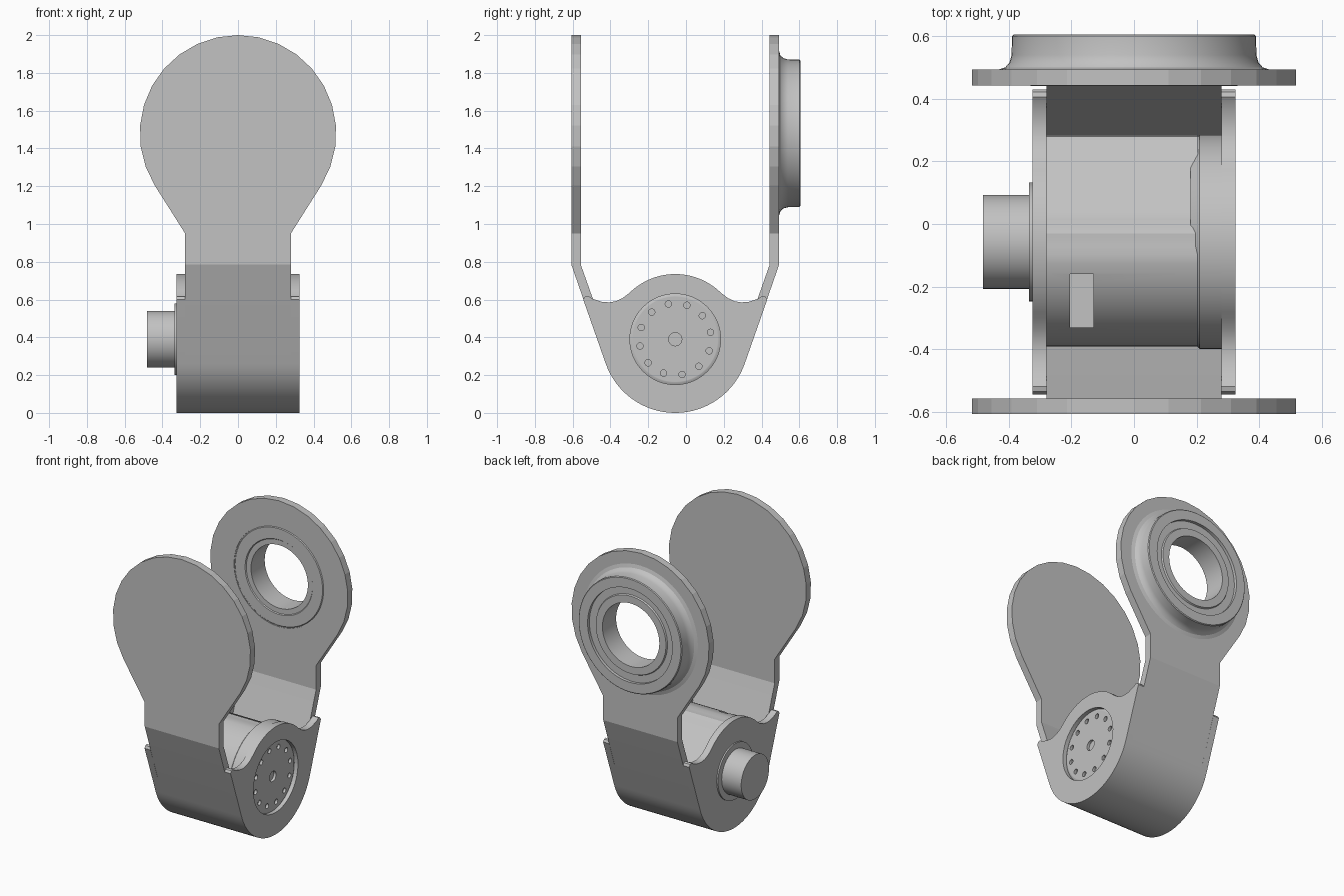
import bpy
import bmesh
from math import sin, cos, radians, pi

cube = bpy.data.objects.get("Cube")
if cube:
    bpy.data.objects.remove(cube)

GREY = (0.54, 0.54, 0.54, 1)
metal = bpy.data.materials.new("plain_grey")
metal.use_nodes = True
metal.diffuse_color = GREY
metal.node_tree.nodes["Principled BSDF"].inputs["Base Color"].default_value = GREY

CY, CZ = -0.057, 0.39      # motor axis
HEAD_Z = 1.48              # centre of the round blade heads


def place(axis, t, u, v):
    return (t, u, v) if axis == "X" else (u, t, v)


def finish(name, bm, smooth=True):
    bmesh.ops.recalc_face_normals(bm, faces=bm.faces)
    mesh = bpy.data.meshes.new(name)
    bm.to_mesh(mesh)
    bm.free()
    obj = bpy.data.objects.new(name, mesh)
    bpy.context.collection.objects.link(obj)
    mesh.materials.append(metal)
    if smooth:
        shade(obj)
    return obj


def shade(obj):
    bpy.ops.object.select_all(action="DESELECT")
    obj.select_set(True)
    bpy.context.view_layer.objects.active = obj
    bpy.ops.object.shade_smooth_by_angle(angle=radians(30))


def add_prism(bm, pts, axis, a, b):
    rings = [[bm.verts.new(place(axis, t, u, v)) for u, v in pts] for t in (a, b)]
    for ring in rings:
        bm.faces.new(ring)
    n = len(pts)
    for i in range(n):
        j = (i + 1) % n
        bm.faces.new((rings[0][i], rings[0][j], rings[1][j], rings[1][i]))


def prism(name, pts, axis, a, b, smooth=True):
    bm = bmesh.new()
    add_prism(bm, pts, axis, a, b)
    return finish(name, bm, smooth)


def arc(u, v, r, start, end, steps):
    angles = [radians(start + (end - start) * i / steps) for i in range(steps + 1)]
    return [(u + r * cos(a), v + r * sin(a)) for a in angles]


def circle(u, v, r, n=48):
    return arc(u, v, r, 0, 360, n)[:-1]


def lathe(name, profile, axis, u, v, closed=False, n=64):
    """Turn (radius, distance along axis) points about an axis."""
    bm = bmesh.new()
    rings = []
    for r, t in profile:
        rings.append([bm.verts.new(place(axis, t, p, q)) for p, q in circle(u, v, r, n)])
    pairs = list(zip(rings, rings[1:]))
    if closed:
        pairs.append((rings[-1], rings[0]))
    else:
        bm.faces.new(rings[0])
        bm.faces.new(rings[-1])
    for low, high in pairs:
        for i in range(n):
            j = (i + 1) % n
            bm.faces.new((low[i], low[j], high[j], high[i]))
    return finish(name, bm)


def cut(obj, cutter, smooth=True):
    cutter.hide_render = True
    mod = obj.modifiers.new("cut", "BOOLEAN")
    mod.object = cutter
    mod.operation = "DIFFERENCE"
    mod.solver = "EXACT"
    bpy.context.view_layer.objects.active = obj
    bpy.ops.object.modifier_move_to_index(modifier="cut", index=0)
    bpy.ops.object.modifier_apply(modifier="cut")
    bpy.data.objects.remove(cutter)
    if smooth:
        shade(obj)


# U-shaped strap under the motor
outer = [(CY - 0.55, 0.785)] + arc(CY, CZ, 0.39, 199.3, 340.7, 32) + [(CY + 0.55, 0.785)]
inner = [(CY + 0.50, 0.785)] + arc(CY, CZ, 0.34, 340.7, 199.3, 32) + [(CY - 0.50, 0.785)]
prism("u_strap", outer + inner, "X", -0.28, 0.28)

# Round-headed blades
blade = [(0.28, 0.785), (0.28, 0.95)] + arc(0, HEAD_Z, 0.52, -32, 212, 20)
blade += [(-0.28, 0.95), (-0.28, 0.785)]
prism("front_blade", blade, "Y", CY - 0.55, CY - 0.50, False)
back_blade = prism("back_blade", blade, "Y", CY + 0.50, CY + 0.55, False)
cut(back_blade, prism("blade_hole_cutter", circle(0, HEAD_Z, 0.34, 64), "Y", 0.3, 0.6, False), False)

# Bearing housing on the back blade
housing = [(0.215, 0.447), (0.25, 0.447), (0.255, 0.441), (0.33, 0.441), (0.335, 0.446),
           (0.34, 0.446), (0.34, 0.49), (0.435, 0.493), (0.412, 0.50), (0.398, 0.515),
           (0.391, 0.54), (0.39, 0.60), (0.385, 0.605), (0.32, 0.605), (0.32, 0.585),
           (0.27, 0.585), (0.265, 0.595), (0.215, 0.595)]
lathe("bearing_housing", housing, "Y", 0, HEAD_Z, closed=True)

# Side plates with a domed top and two shallow saddles
shoulder = [(0.28, 0.607), (0.315, 0.591), (0.35, 0.585), (0.39, 0.588), (0.44, 0.605),
            (0.462, 0.62), (0.478, 0.616), (0.487, 0.60)]
plate = arc(CY, CZ, 0.345, 135, 45, 20)
plate += [(CY + d, z) for d, z in shoulder]
plate += arc(CY, CZ, 0.39, -19.3, -160.7, 32)
plate += [(CY - d, z) for d, z in reversed(shoulder)]
left_plate = prism("left_side_plate", plate, "X", 0.28, 0.325)
prism("right_side_plate", plate, "X", -0.325, -0.28)
cut(left_plate, prism("plate_hole_cutter", circle(CY, CZ, 0.24, 64), "X", 0.2, 0.4, False))

# Output disc with a ring of bolt holes
disc = lathe("output_disc", [(0.24, 0.27), (0.24, 0.297), (0.228, 0.303), (0.225, 0.303)], "X", CY, CZ)
bm = bmesh.new()
add_prism(bm, circle(CY, CZ, 0.035, 24), "X", 0.285, 0.35)
for u, v in arc(CY, CZ, 0.19, 11, 341, 11):
    add_prism(bm, circle(u, v, 0.017, 16), "X", 0.285, 0.35)
cut(disc, finish("bolt_hole_cutter", bm, False))

# Motor body with a raised ridge, sloped rear top and a rectangular pocket
body = arc(CY, CZ, 0.335, 97, 350, 48)
body += [(0.285, 0.52), (0.28, 0.545), (0.26, 0.56), (0.04, 0.655), (0.015, 0.675),
         (-0.01, 0.705), (-0.03, 0.718), (-0.07, 0.718)]
motor = prism("motor_body", body, "X", -0.28, 0.205)
pocket = [(-0.33, 0.55), (-0.16, 0.55), (-0.16, 0.9), (-0.33, 0.9)]
cut(motor, prism("pocket_cutter", pocket, "X", -0.205, -0.13, False))

# Chamfered end flange of the motor
lathe("motor_flange", [(0.312, 0.18), (0.342, 0.21), (0.342, 0.279)], "X", CY, CZ)

# Rear boss and its thin collar
lathe("boss_collar", [(0.19, -0.30), (0.19, -0.335)], "X", CY, CZ)
lathe("rear_boss", [(0.15, -0.30), (0.15, -0.482)], "X", CY, CZ)
